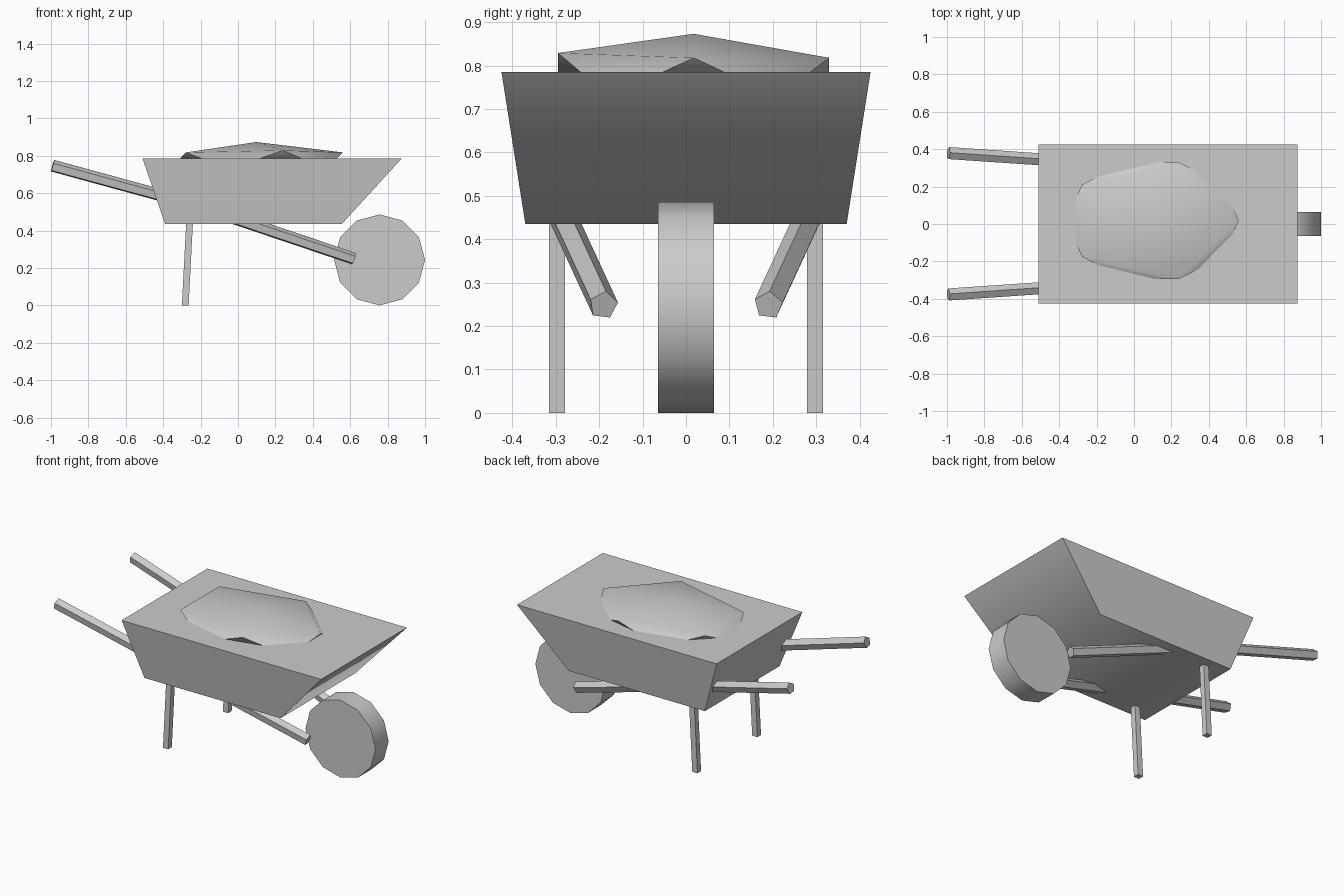
import bpy, bmesh, math
from mathutils import Vector, Matrix

cube = bpy.data.objects.get("Cube")
if cube:
    bpy.data.objects.remove(cube, do_unlink=True)

grey = bpy.data.materials.new("plain grey")
grey.use_nodes = True
colour = (0.6, 0.6, 0.6, 1)
grey.diffuse_color = colour
grey.node_tree.nodes["Principled BSDF"].inputs["Base Color"].default_value = colour


def finish(name, bm):
    """Turn a bmesh into a named grey object with sharp edges kept."""
    bmesh.ops.recalc_face_normals(bm, faces=bm.faces)
    mesh = bpy.data.meshes.new(name)
    bm.to_mesh(mesh)
    bm.free()
    mesh.materials.append(grey)
    obj = bpy.data.objects.new(name, mesh)
    bpy.context.collection.objects.link(obj)
    bpy.ops.object.select_all(action="DESELECT")
    obj.select_set(True)
    bpy.context.view_layer.objects.active = obj
    bpy.ops.object.shade_smooth_by_angle(angle=math.radians(50))
    return obj


def loft(name, rings):
    """Skin a list of equal-length rings and cap both ends."""
    bm = bmesh.new()
    loops = [[bm.verts.new(p) for p in ring] for ring in rings]
    n = len(loops[0])
    for a, b in zip(loops, loops[1:]):
        for i in range(n):
            j = (i + 1) % n
            bm.faces.new((a[i], a[j], b[j], b[i]))
    bm.faces.new(loops[0])
    bm.faces.new(loops[-1])
    return finish(name, bm)


def rectangle(x0, x1, y0, y1, z):
    return [(x0, y0, z), (x1, y0, z), (x1, y1, z), (x0, y1, z)]


# Tray: solid, flaring upward, with a long slope over the wheel
loft("tray", [rectangle(-0.39, 0.555, -0.37, 0.37, 0.435),
              rectangle(-0.51, 0.875, -0.425, 0.425, 0.785)])

# Heap of load: squashed icosahedron sunk into the tray
bm = bmesh.new()
bmesh.ops.create_icosphere(bm, subdivisions=1, radius=1)
for v in bm.verts:
    if v.co.z > 0.3 and v.co.y < -0.8:
        v.co.z += 0.11
bmesh.ops.transform(bm, verts=bm.verts, matrix=Matrix.Translation((0.097, 0.0175, 0.773))
                    @ Matrix.Diagonal((0.518, 0.367, 0.1, 1)))
finish("load_heap", bm)

# Wheel: twelve-sided drum on a crosswise axis
bm = bmesh.new()
bmesh.ops.create_cone(bm, cap_ends=True, segments=12, radius1=0.243, radius2=0.243, depth=0.13)
bmesh.ops.transform(bm, verts=bm.verts, matrix=Matrix.Translation((0.757, 0, 0.243))
                    @ Matrix.Rotation(math.pi / 2, 4, "X"))
finish("wheel", bm)

# Handles: five-sided poles, bent inside the tray; legs: leaning square posts
for side, label in ((1, "left"), (-1, "right")):
    path = [Vector((x, side * y, z)) for x, y, z in
            ((-0.992, 0.378, 0.745), (-0.27, 0.329, 0.548), (0.62, 0.19, 0.248))]
    rings = []
    for i, p in enumerate(path):
        along = (path[min(i + 1, 2)] - path[max(i - 1, 0)]).normalized()
        across = Vector((0, 0, 1)).cross(along).normalized()
        up = along.cross(across)
        angles = [math.radians(83 + 72 * k) for k in range(5)]
        rings.append([p + 0.034 * (across * math.cos(a) + up * math.sin(a)) for a in angles])
    loft(label + "_handle", rings)

    y = side * 0.297
    loft(label + "_leg", [rectangle(-0.3, -0.264, y - 0.018, y + 0.018, 0),
                          rectangle(-0.274, -0.238, y - 0.018, y + 0.018, 0.5)])
